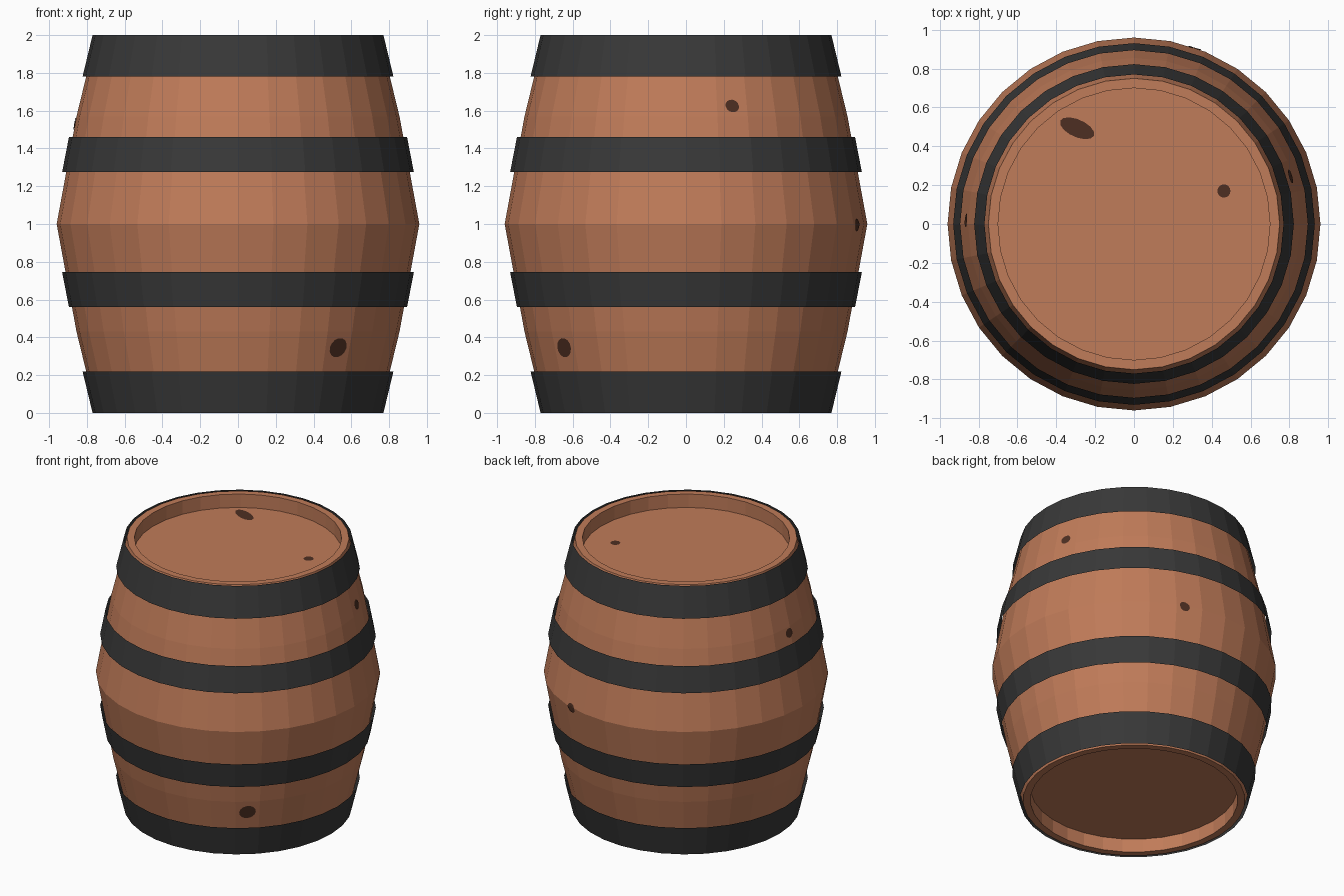
import bpy, bmesh, math

if "Cube" in bpy.data.objects:
    bpy.data.objects.remove(bpy.data.objects["Cube"])

N = 32                                            # sides of the barrel
PROFILE = [(0.75, 0.0), (0.855, 0.43), (0.96, 1.0), (0.855, 1.57), (0.75, 2.0)]


def material(name, rgb):
    m = bpy.data.materials.new(name)
    m.diffuse_color = (*rgb, 1)
    m.use_nodes = True
    m.node_tree.nodes["Principled BSDF"].inputs["Base Color"].default_value = m.diffuse_color
    return m


wood = material("wood", (0.53, 0.20, 0.10))
iron = material("dark iron", (0.040, 0.040, 0.040))
knot = material("dark knot", (0.075, 0.028, 0.016))


def finish(name, bm, mat):
    me = bpy.data.meshes.new(name)
    bm.to_mesh(me)
    bm.free()
    me.materials.append(mat)
    ob = bpy.data.objects.new(name, me)
    bpy.context.collection.objects.link(ob)
    return ob


def lathe(name, points, mat, caps=False):
    """Spin (radius, z) points round the z axis, outward when listed upwards."""
    bm = bmesh.new()
    rings = [[bm.verts.new((r * math.cos(2 * math.pi * i / N),
                            r * math.sin(2 * math.pi * i / N), z)) for i in range(N)]
             for r, z in points]
    for a, b in zip(rings, rings[1:]):
        for i in range(N):
            j = (i + 1) % N
            bm.faces.new((a[i], a[j], b[j], b[i]))
    if caps:
        bm.faces.new(rings[0][::-1])
        bm.faces.new(rings[-1])
    return finish(name, bm, mat)


def body_radius(z):
    for (r0, z0), (r1, z1) in zip(PROFILE, PROFILE[1:]):
        if z <= z1:
            return r0 + (r1 - r0) * (z - z0) / (z1 - z0)
    return PROFILE[-1][0]


# Body with a flat rim and a sunken lid at each end
lathe("barrel_body", [(0.70, 0.1), (0.70, 0.0)] + PROFILE + [(0.70, 2.0), (0.70, 1.9)],
      wood, caps=True)

# Hoops: thin open strips standing slightly off the staves
for name, lo, hi in (("bottom_hoop", (0.77, 0.0), (0.823, 0.22)),
                     ("lower_hoop", (0.895, 0.56), (0.931, 0.745)),
                     ("upper_hoop", (0.931, 1.275), (0.895, 1.46)),
                     ("top_hoop", (0.823, 1.78), (0.77, 2.0))):
    lathe(name, [lo, hi], iron)


def spot(name, place, width, height, tilt):
    """Oval knot: a fan of points in 2D, laid on a surface by place(u, v)."""
    bm = bmesh.new()
    c, s = math.cos(math.radians(tilt)), math.sin(math.radians(tilt))
    rings = []
    for k in (0.5, 1.0):
        ring = []
        for i in range(14):
            a = 2 * math.pi * i / 14
            u, v = k * width / 2 * math.cos(a), k * height / 2 * math.sin(a)
            ring.append(bm.verts.new(place(u * c - v * s, u * s + v * c)))
        rings.append(ring)
    bm.faces.new(rings[0])
    for i in range(14):
        j = (i + 1) % 14
        bm.faces.new((rings[0][i], rings[1][i], rings[1][j], rings[0][j]))
    finish(name, bm, knot)


def on_side(angle, z0):
    def place(u, v):
        z = z0 + v
        t = math.radians(angle) + u / body_radius(z0)
        step = 2 * math.pi / N
        off = t % step - step / 2                 # follow the flat facets
        r = body_radius(z) * math.cos(step / 2) / math.cos(off) + 0.005
        return r * math.cos(t), r * math.sin(t), z
    return place


def on_lid(x, y):
    return lambda u, v: (x + u, y + v, 1.904)


# Knots in the wood
spot("knot_front", on_side(-50.6, 0.345), 0.115, 0.10, 20)
spot("knot_right", on_side(16.9, 1.625), 0.075, 0.066, -20)
spot("knot_back", on_side(71, 0.995), 0.075, 0.065, -30)
spot("knot_left", on_side(178.7, 1.53), 0.07, 0.065, 0)
spot("knot_lid_large", on_lid(-0.293, 0.493), 0.19, 0.09, -24)
spot("knot_lid_small", on_lid(0.463, 0.17), 0.068, 0.068, 0)
